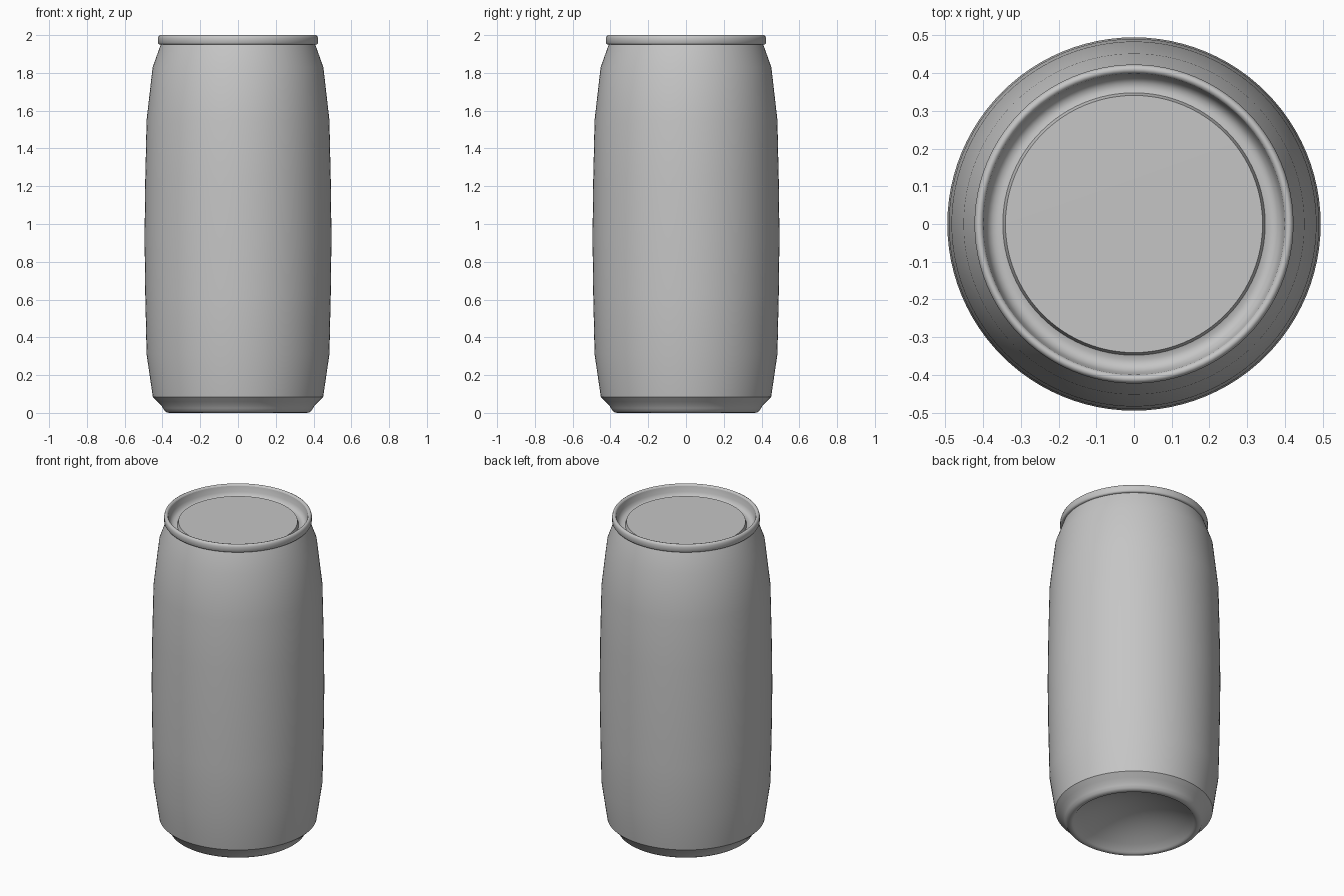
import bpy, bmesh, math

cube = bpy.data.objects.get("Cube")
if cube:
    bpy.data.objects.remove(cube, do_unlink=True)

SIDES = 96

metal = bpy.data.materials.new("grey_metal")
metal.use_nodes = True
GREY = (0.56, 0.56, 0.56, 1.0)
metal.diffuse_color = GREY
metal.node_tree.nodes["Principled BSDF"].inputs["Base Color"].default_value = GREY


def lathe(name, profile, angle=30):
    """Turn (radius, z) points around z, listed bottom axis -> outside -> top axis."""
    bm = bmesh.new()
    rings = []
    for r, z in profile:
        if r == 0:
            rings.append([bm.verts.new((0, 0, z))] * SIDES)
        else:
            rings.append([bm.verts.new((r * math.cos(t), r * math.sin(t), z))
                          for t in (2 * math.pi * j / SIDES for j in range(SIDES))])
    for low, high in zip(rings, rings[1:]):
        for j in range(SIDES):
            k = (j + 1) % SIDES
            corners = [low[j], low[k], high[k], high[j]]
            bm.faces.new(list(dict.fromkeys(corners)))
    mesh = bpy.data.meshes.new(name)
    bm.to_mesh(mesh)
    bm.free()
    mesh.materials.append(metal)
    obj = bpy.data.objects.new(name, mesh)
    bpy.context.collection.objects.link(obj)
    bpy.ops.object.select_all(action='DESELECT')
    obj.select_set(True)
    bpy.context.view_layer.objects.active = obj
    bpy.ops.object.shade_smooth_by_angle(angle=math.radians(angle))
    return obj


# Concave base dome, rolled foot and flared lower edge
DOME_R, DOME_H = 0.345, 0.11
dome = [(DOME_R * i / 8, 0.01 + DOME_H * (1 - (i / 8) ** 2)) for i in range(9)]
lathe("base", dome + [(0.352, 0.003), (0.362, 0.0), (0.376, 0.002), (0.388, 0.010),
                      (0.397, 0.025), (0.408, 0.042), (0.425, 0.059), (0.451, 0.085)], 45)

# Gently bulging body with tapered shoulders
lathe("body", [(0.451, 0.085), (0.484, 0.31), (0.491, 0.62), (0.495, 0.93),
               (0.491, 1.24), (0.484, 1.55), (0.452, 1.83), (0.409, 1.95)])

# Rolled rim
lathe("rim", [(0.409, 1.95), (0.418, 1.951), (0.423, 1.958), (0.423, 1.985),
              (0.419, 1.996), (0.412, 2.0), (0.404, 1.998), (0.400, 1.990)], 50)

# Recessed lid: inner wall, rounded groove and raised centre panel
lathe("lid", [(0.400, 1.990), (0.394, 1.955), (0.386, 1.937), (0.374, 1.928),
              (0.360, 1.926), (0.348, 1.930), (0.341, 1.953), (0, 1.955)], 40)
